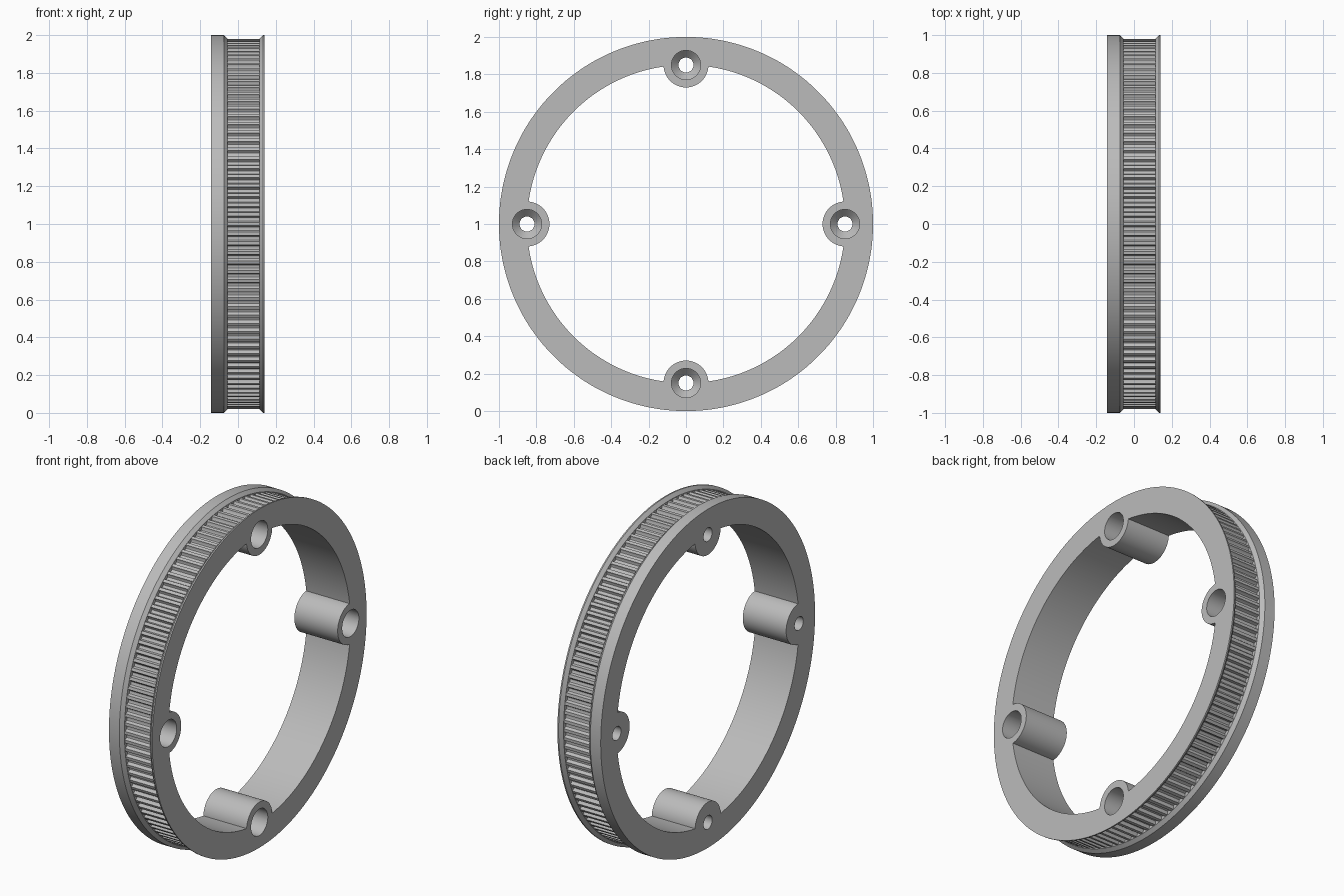
import bpy, bmesh, math
from mathutils import Matrix, Vector

if "Cube" in bpy.data.objects:
    bpy.data.objects.remove(bpy.data.objects["Cube"], do_unlink=True)

X_LEFT, X_RIGHT = -0.143, 0.14
R_IN, R_TIP, R_RIM = 0.85, 0.979, 1.0
TEETH = 120
AXLE_HEIGHT = Matrix.Translation((0, 0, 1))

grey = bpy.data.materials.new("light grey plastic")
grey.use_nodes = True
grey.diffuse_color = (0.5, 0.5, 0.5, 1)
grey.node_tree.nodes["Principled BSDF"].inputs["Base Color"].default_value = (0.5, 0.5, 0.5, 1)


def loft(bm, rings, closed, matrix):
    """Skin rings of points; close into a torus or cap both ends."""
    rows = [[bm.verts.new(matrix @ p) for p in ring] for ring in rings]
    n = len(rows[0])
    for i in range(len(rows) if closed else len(rows) - 1):
        a, b = rows[i], rows[(i + 1) % len(rows)]
        for j in range(n):
            k = (j + 1) % n
            bm.faces.new((a[j], a[k], b[k], b[j]))
    if not closed:
        bm.faces.new(rows[0])
        bm.faces.new(rows[-1])


def finish(name, bm):
    bmesh.ops.recalc_face_normals(bm, faces=bm.faces)
    mesh = bpy.data.meshes.new(name)
    bm.to_mesh(mesh)
    bm.free()
    mesh.materials.append(grey)
    obj = bpy.data.objects.new(name, mesh)
    bpy.context.collection.objects.link(obj)
    return obj


def circle(x, r, n=64):
    steps = [math.tau * i / n for i in range(n)]
    return [Vector((x, r * math.sin(a), r * math.cos(a))) for a in steps]


# Toothed ring: a lathe whose belt track dips into rounded grooves
groove = [(0, 0), (0.34, 0), (0.39, 0.011), (0.5, 0.018),
          (0.67, 0.02), (0.84, 0.018), (0.95, 0.011)]
angles = [(math.tau * (t + f - 0.17) / TEETH, depth)
          for t in range(TEETH) for f, depth in groove]
profile = [(X_LEFT, R_IN, 0), (X_LEFT, R_RIM, 0), (-0.075, R_RIM, 0),
           (-0.055, R_TIP + 0.002, 0), (-0.055, R_TIP, 1),
           (0.113, R_TIP, 1), (0.113, R_TIP + 0.002, 0),
           (0.132, R_RIM, 0), (X_RIGHT, R_RIM, 0), (X_RIGHT, R_IN, 0)]
bm = bmesh.new()
loft(bm, [[Vector((x, (r - d * cut) * math.sin(a), (r - d * cut) * math.cos(a)))
           for a, d in angles] for x, r, cut in profile], True, AXLE_HEIGHT)
ring = finish("pulley_ring", bm)

# Four screw bosses, flattened where they merge into the ring, and their holes
bosses_bm, holes_bm = bmesh.new(), bmesh.new()
hole_profile = [(-0.2, 0.04), (-0.085, 0.04), (-0.045, 0.078), (0.2, 0.078)]
for q in range(4):
    place = AXLE_HEIGHT @ Matrix.Rotation(q * math.pi / 2, 4, 'X') @ Matrix.Translation((0, 0, R_IN))
    ends = [circle(x, 0.12) for x in (X_LEFT, X_RIGHT)]
    for p in ends[0] + ends[1]:
        p.z = min(p.z, 0.05)
    loft(bosses_bm, ends, False, place)
    loft(holes_bm, [circle(x, r) for x, r in hole_profile], False, place)
bosses = finish("screw_bosses", bosses_bm)
holes = finish("screw_hole_cutter", holes_bm)

# Merge the bosses and drill the countersunk holes
bpy.ops.object.select_all(action='DESELECT')
ring.select_set(True)
bpy.context.view_layer.objects.active = ring
for tool, operation in ((bosses, 'UNION'), (holes, 'DIFFERENCE')):
    tool.hide_render = True
    mod = ring.modifiers.new(tool.name, 'BOOLEAN')
    mod.object, mod.operation, mod.solver = tool, operation, 'EXACT'
    bpy.ops.object.modifier_apply(modifier=mod.name)
    bpy.data.objects.remove(tool, do_unlink=True)

bpy.ops.object.shade_smooth_by_angle(angle=math.radians(30))
